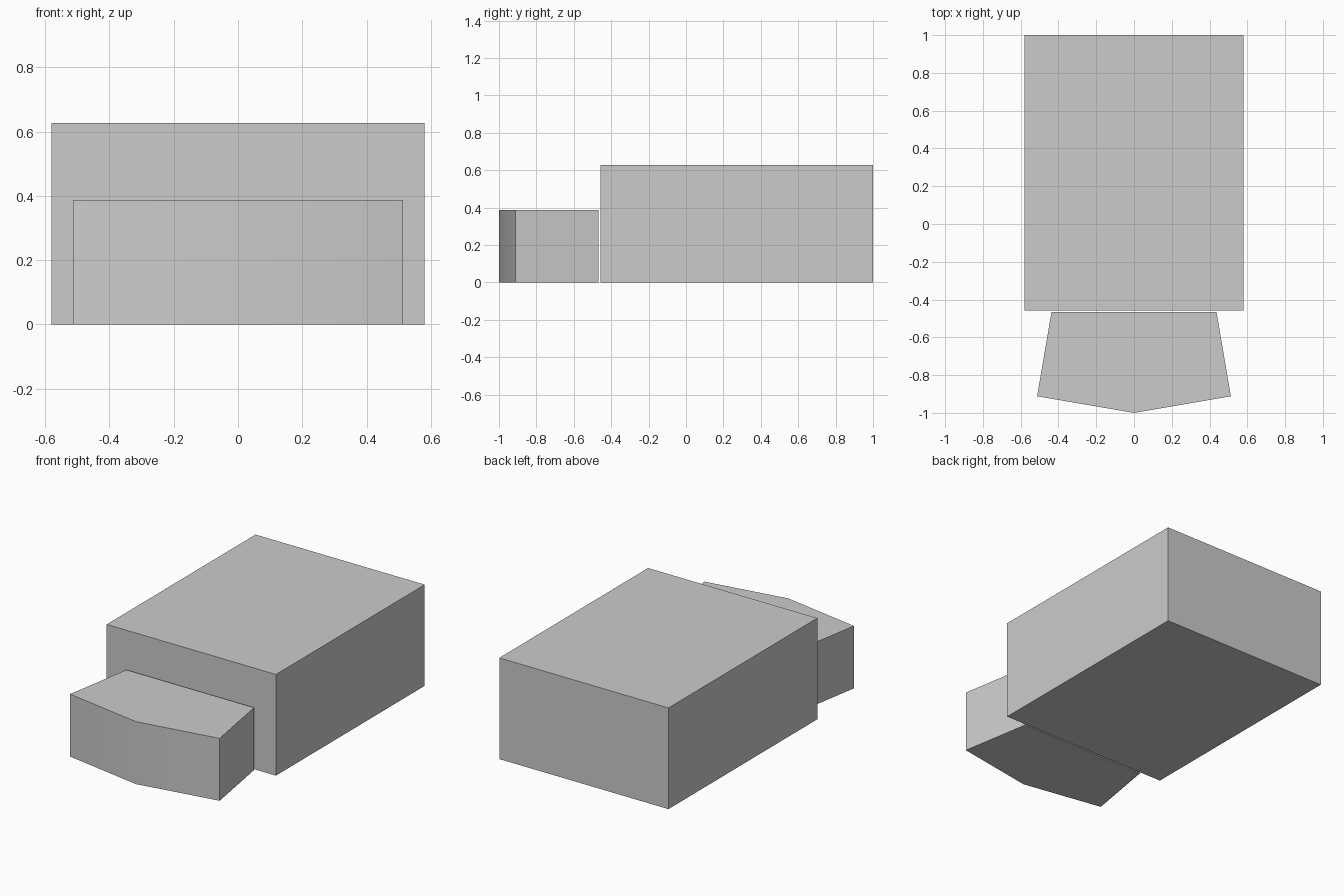
import bpy
import bmesh

cube = bpy.data.objects.get("Cube")
if cube:
    bpy.data.objects.remove(cube, do_unlink=True)

# Single plain grey for both blocks
grey = bpy.data.materials.new("plain_grey")
grey.use_nodes = True
colour = (0.6, 0.6, 0.6, 1)
grey.diffuse_color = colour
grey.node_tree.nodes["Principled BSDF"].inputs["Base Color"].default_value = colour


def prism(name, half_outline, height):
    """Extrude a mirrored plan outline upward; points run front to back on +x."""
    mirrored = [(-x, y) for x, y in reversed(half_outline) if x > 0]
    bm = bmesh.new()
    base = bm.faces.new([bm.verts.new((x, y, 0)) for x, y in half_outline + mirrored])
    top = bmesh.ops.extrude_face_region(bm, geom=[base])["geom"]
    verts = [v for v in top if isinstance(v, bmesh.types.BMVert)]
    bmesh.ops.translate(bm, verts=verts, vec=(0, 0, height))
    bmesh.ops.recalc_face_normals(bm, faces=bm.faces)
    mesh = bpy.data.meshes.new(name)
    bm.to_mesh(mesh)
    bm.free()
    mesh.materials.append(grey)
    obj = bpy.data.objects.new(name, mesh)
    bpy.context.collection.objects.link(obj)
    bpy.ops.object.select_all(action="DESELECT")
    obj.select_set(True)
    bpy.context.view_layer.objects.active = obj
    bpy.ops.object.shade_smooth_by_angle()
    return obj


# Large rear block
prism("main_block", [(0.58, -0.457), (0.58, 1)], 0.627)

# Low flared block with a shallow pointed front
prism("front_block", [(0, -1), (0.513, -0.912), (0.437, -0.467)], 0.387)
